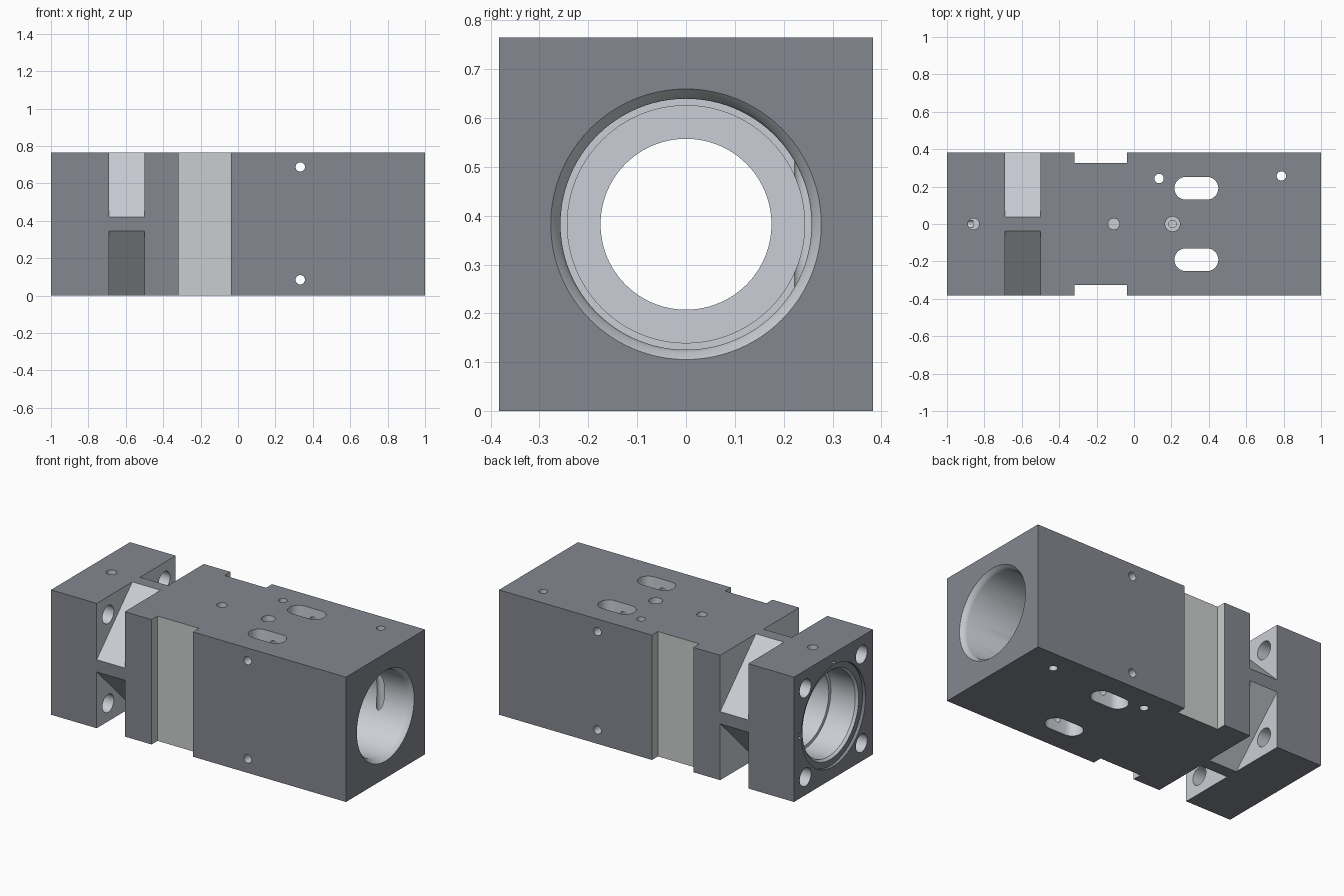
import bpy, bmesh
from math import cos, sin, pi

if "Cube" in bpy.data.objects:
    bpy.data.objects.remove(bpy.data.objects["Cube"])

H = 0.3825   # half width of the square block; also the height of the bore axis


def material(name, color):
    mat = bpy.data.materials.new(name)
    mat.diffuse_color = (*color, 1)
    mat.use_nodes = True
    mat.node_tree.nodes["Principled BSDF"].inputs["Base Color"].default_value = mat.diffuse_color
    return mat


# Dark outer skin, bright machined surfaces, slightly greenish side recesses
MATERIALS = [material("dark_skin", (0.233, 0.243, 0.28)),
             material("machined", (0.59, 0.615, 0.66)),
             material("recess", (0.585, 0.615, 0.61))]
DARK, MACHINED, RECESS = range(3)


def mesh_object(name, bm, mat):
    bmesh.ops.recalc_face_normals(bm, faces=bm.faces)
    for face in bm.faces:
        face.material_index = mat
    mesh = bpy.data.meshes.new(name)
    for m in MATERIALS:
        mesh.materials.append(m)
    bm.to_mesh(mesh)
    bm.free()
    obj = bpy.data.objects.new(name, mesh)
    bpy.context.collection.objects.link(obj)
    return obj


def prism(name, outline, axis, start, end, mat=MACHINED):
    """Extrude a 2D outline along an axis: x -> (y,z), y -> (x,z), z -> (x,y)."""
    place = {'x': lambda a, b, t: (t, a, b),
             'y': lambda a, b, t: (a, t, b),
             'z': lambda a, b, t: (a, b, t)}[axis]
    bm = bmesh.new()
    low = [bm.verts.new(place(a, b, start)) for a, b in outline]
    high = [bm.verts.new(place(a, b, end)) for a, b in outline]
    bm.faces.new(low)
    bm.faces.new(high)
    n = len(outline)
    for i in range(n):
        j = (i + 1) % n
        bm.faces.new((low[i], low[j], high[j], high[i]))
    return mesh_object(name, bm, mat)


def rect(a0, a1, b0, b1):
    return [(a0, b0), (a1, b0), (a1, b1), (a0, b1)]


def circle(a, b, r, n=32):
    return [(a + r * cos(2 * pi * i / n), b + r * sin(2 * pi * i / n)) for i in range(n)]


def stadium(a0, a1, b, r, n=14):
    right = [(a1 - r + r * cos(t), b + r * sin(t)) for t in [-pi / 2 + pi * i / n for i in range(n + 1)]]
    left = [(a0 + r + r * cos(t), b + r * sin(t)) for t in [pi / 2 + pi * i / n for i in range(n + 1)]]
    return right + left


def lathe(name, profile, mat=MACHINED, n=96):
    """Solid of revolution about the bore axis from (x, radius) pairs."""
    bm = bmesh.new()
    rings = [[bm.verts.new((x, r * cos(2 * pi * i / n), H + r * sin(2 * pi * i / n)))
              for i in range(n)] for x, r in profile]
    for ra, rb in zip(rings, rings[1:]):
        for i in range(n):
            j = (i + 1) % n
            bm.faces.new((ra[i], ra[j], rb[j], rb[i]))
    bm.faces.new(rings[0])
    bm.faces.new(rings[-1])
    return mesh_object(name, bm, mat)


def cut(body, cutter):
    cutter.hide_render = True
    mod = body.modifiers.new("cut", 'BOOLEAN')
    mod.operation = 'DIFFERENCE'
    mod.solver = 'EXACT'
    mod.object = cutter
    bpy.context.view_layer.objects.active = body
    bpy.ops.object.modifier_apply(modifier=mod.name)
    bpy.data.objects.remove(cutter, do_unlink=True)


# Square block
body = prism("housing_block", rect(-H, H, 0, 2 * H), 'x', -1, 1, DARK)

# Dark seal seat in the flange face, then the stepped bore running end to end
cut(body, lathe("seal_seat", [(-1.1, 0.31), (-0.98, 0.31)], DARK))
cut(body, lathe("bore", [
    (-1.1, 0.272), (-0.98, 0.272), (-0.965, 0.26), (-0.80, 0.26),
    (-0.80, 0.24), (-0.28, 0.24), (-0.28, 0.175), (0.06, 0.175), (0.06, 0.243),
    (0.12, 0.243), (0.12, 0.257), (0.965, 0.257), (0.98, 0.262), (1.0, 0.277), (1.1, 0.277)]))

# Corner notches behind the flange, and the flange bolt holes
for sy in (-1, 1):
    for sz in (-1, 1):
        corner = [(sy * a, H + sz * b) for a, b in ((-0.08, 0.5), (0.5, -0.08), (0.5, 0.5))]
        cut(body, prism("corner_notch", corner, 'x', -0.69, -0.50))
        cut(body, prism("bolt_hole", circle(sy * 0.272, H + sz * 0.272, 0.055), 'x', -1.1, -0.6))

# Shallow side recesses and long slots
for s in (-1, 1):
    cut(body, prism("side_recess", rect(-0.318, -0.037, -0.1, 0.9), 'y', s * 0.325, s * 0.5, RECESS))
    cut(body, prism("slot", stadium(0.216, 0.451, s * 0.191, 0.061), 'z', -0.1, 0.9))

# Through holes: cross holes and vertical pin holes
for z in (0.085, 0.688):
    cut(body, prism("cross_hole", circle(0.333, z, 0.025), 'y', -0.5, 0.5))
for x, y in ((0.134, 0.243), (0.788, 0.257)):
    cut(body, prism("pin_hole", circle(x, y, 0.025), 'z', -0.1, 0.9))

# Ports in the top face
for x, r, depth in ((-0.858, 0.03, 0.07), (-0.108, 0.03, 0.13), (0.206, 0.04, 0.05), (0.206, 0.02, 0.3)):
    cut(body, prism("top_port", circle(x, 0, r), 'z', 2 * H - depth, 0.9))

# Small feed holes in the flange face
for y, z in ((0.32, H), (0, H + 0.315)):
    cut(body, prism("feed_hole", circle(y, z, 0.02, 24), 'x', -1.1, -0.86))

# Smooth bores, sharp block edges
bpy.ops.object.select_all(action='DESELECT')
body.select_set(True)
bpy.context.view_layer.objects.active = body
bpy.ops.object.shade_smooth_by_angle(angle=0.5)
